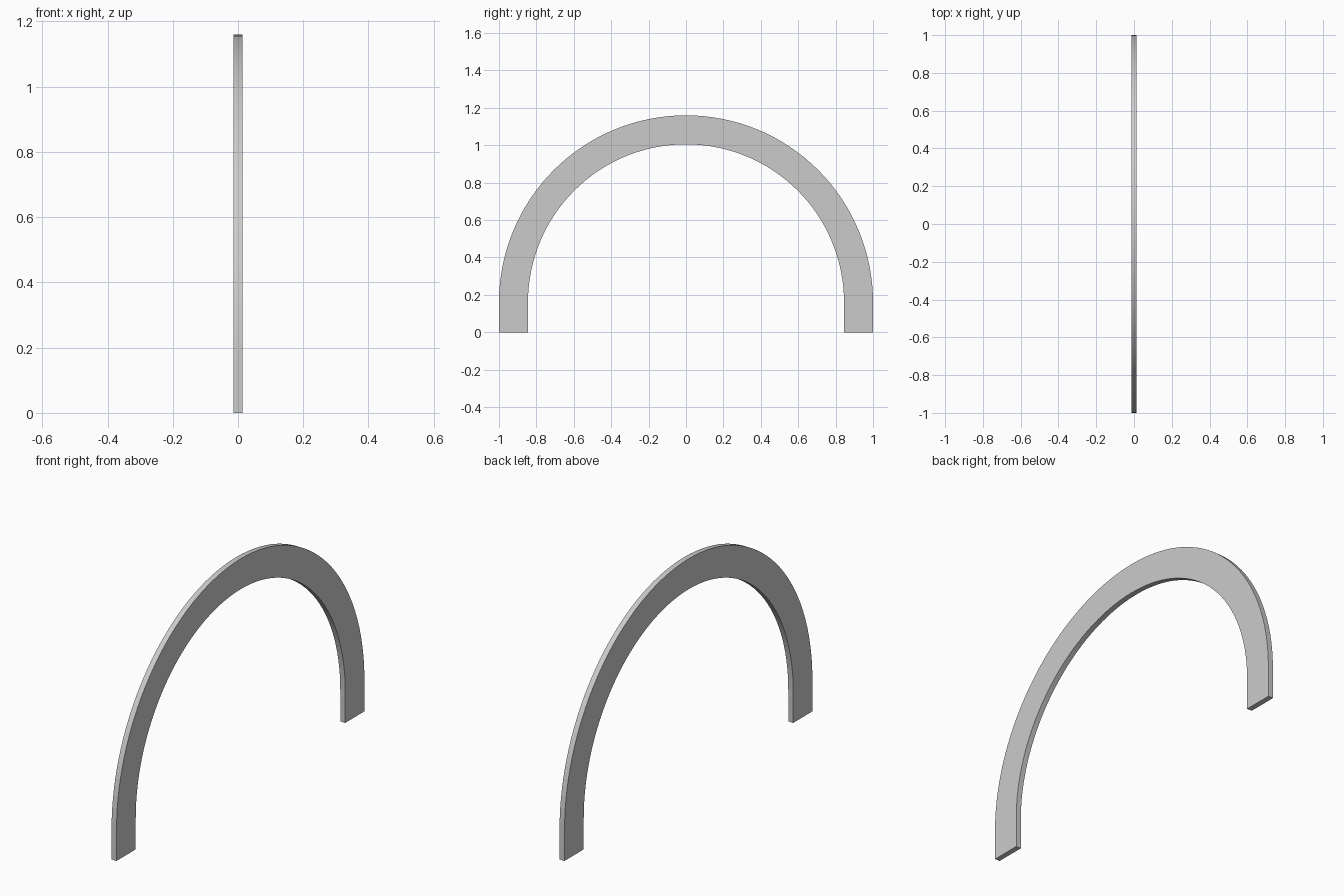
import bpy, bmesh, math

if "Cube" in bpy.data.objects:
    bpy.data.objects.remove(bpy.data.objects["Cube"])

OUTER, INNER = 1.0, 0.845   # arch radii
SPRING = 0.16               # height where the straight legs meet the arch
HALF = 0.014                # half thickness
SEGMENTS = 64


def arch_line(radius):
    """Foot, semicircle, foot in the YZ plane."""
    arc = [(radius * math.cos(math.pi * i / SEGMENTS),
            SPRING + radius * math.sin(math.pi * i / SEGMENTS))
           for i in range(SEGMENTS + 1)]
    return [(radius, 0)] + arc + [(-radius, 0)]


# Sweep a rectangular section along the arch
bm = bmesh.new()
rings = []
for (yo, zo), (yi, zi) in zip(arch_line(OUTER), arch_line(INNER)):
    corners = [(-HALF, yo, zo), (HALF, yo, zo), (HALF, yi, zi), (-HALF, yi, zi)]
    rings.append([bm.verts.new(c) for c in corners])
for a, b in zip(rings, rings[1:]):
    for k in range(4):
        n = (k + 1) % 4
        bm.faces.new((a[k], a[n], b[n], b[k]))

# Flat feet
bm.faces.new(rings[0])
bm.faces.new(rings[-1])
bmesh.ops.recalc_face_normals(bm, faces=bm.faces)

mesh = bpy.data.meshes.new("arch_trim")
bm.to_mesh(mesh)
bm.free()
arch = bpy.data.objects.new("arch_trim", mesh)
bpy.context.collection.objects.link(arch)

# Smooth curve, crisp edges
bpy.context.view_layer.objects.active = arch
arch.select_set(True)
bpy.ops.object.shade_smooth_by_angle(angle=math.radians(30))
